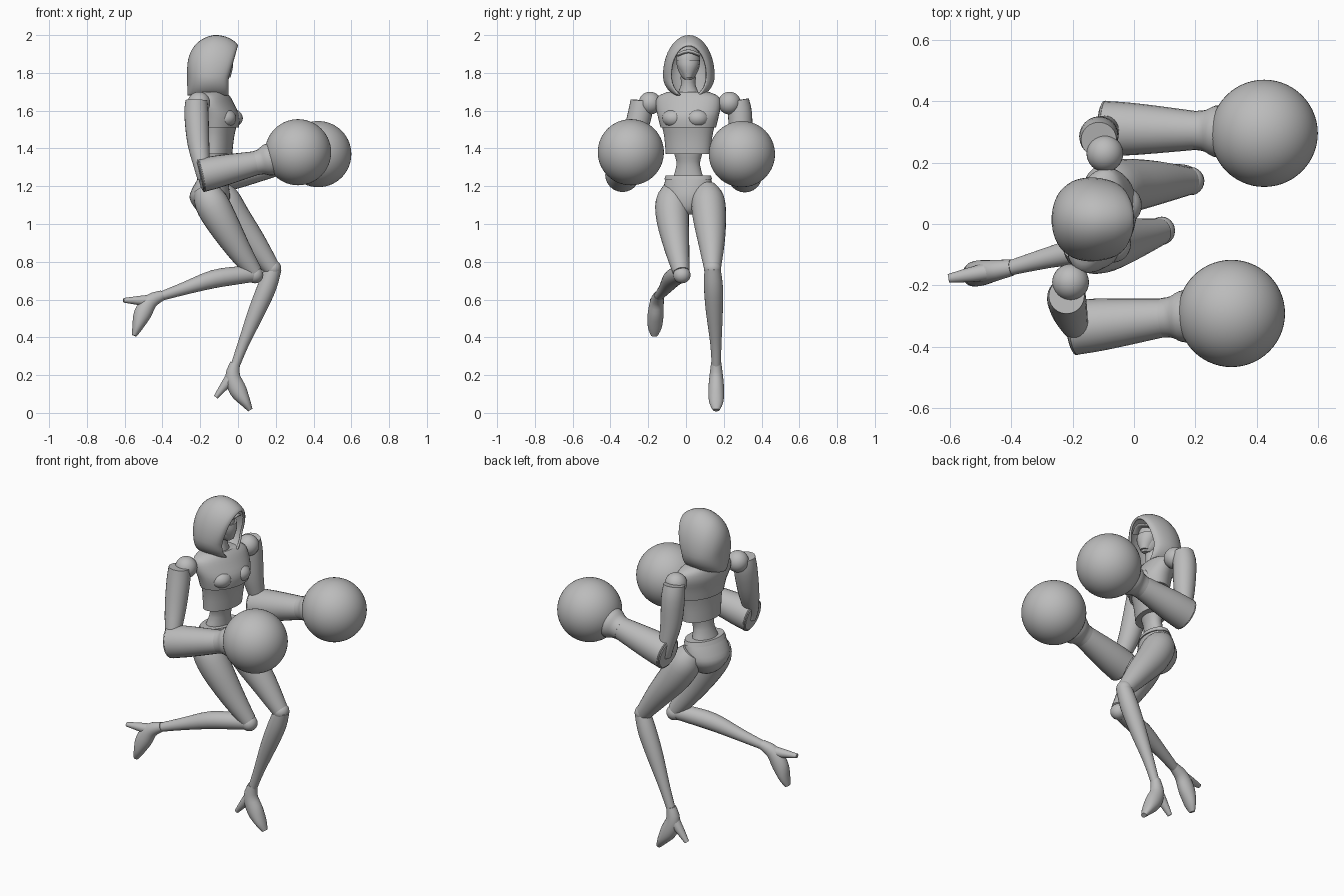
import bpy, bmesh, math
from mathutils import Vector

cube = bpy.data.objects.get("Cube")
if cube:
    bpy.data.objects.remove(cube, do_unlink=True)

grey = bpy.data.materials.new("plain grey")
grey.use_nodes = True
GREY = (0.5, 0.5, 0.5, 1)
grey.diffuse_color = GREY
grey.node_tree.nodes["Principled BSDF"].inputs["Base Color"].default_value = GREY

parts = []
YAW = math.radians(-15.6)
FWD = Vector((math.cos(YAW), math.sin(YAW), 0))
LAT = Vector((-math.sin(YAW), math.cos(YAW), 0))


def add(name, bm):
    bmesh.ops.recalc_face_normals(bm, faces=bm.faces)
    mesh = bpy.data.meshes.new(name)
    bm.to_mesh(mesh)
    bm.free()
    ob = bpy.data.objects.new(name, mesh)
    bpy.context.collection.objects.link(ob)
    mesh.materials.append(grey)
    parts.append(ob)
    return ob


def spline(rows, steps):
    """Catmull-Rom through rows of numbers."""
    rows = [Vector(r) for r in rows]
    out = []
    for i in range(len(rows) - 1):
        b, c = rows[i], rows[i + 1]
        a, d = rows[max(i - 1, 0)], rows[min(i + 2, len(rows) - 1)]
        for k in range(steps):
            t = k / steps
            out.append(b + (c - a) * (t / 2) + (a * 2 - b * 5 + c * 4 - d) * (t * t / 2)
                       + (b * 3 - a - c * 3 + d) * (t ** 3 / 2))
    return out + [rows[-1]]


def bridge(bm, rings, closed=True):
    n = len(rings[0])
    for r, s in zip(rings, rings[1:]):
        for i in range(n if closed else n - 1):
            j = (i + 1) % n
            bm.faces.new((r[i], r[j], s[j], s[i]))


def loft(name, rows, side=(0, 1, 0), steps=3, n=24, flat=False):
    """Elliptical tube; each row is x, y, z, half width along side, half depth."""
    rows = spline(rows, steps)
    pts = [Vector(r[:3]) for r in rows]
    bm = bmesh.new()
    rings = []
    for i, r in enumerate(rows):
        t = (pts[min(i + 1, len(pts) - 1)] - pts[max(i - 1, 0)]).normalized()
        if flat:
            t = Vector((0, 0, 1))
        u = Vector(side)
        u = (u - t * u.dot(t)).normalized()
        v = t.cross(u)
        rings.append([bm.verts.new(pts[i] + u * (r[3] * math.cos(a)) + v * (r[4] * math.sin(a)))
                      for a in (2 * math.pi * k / n for k in range(n))])
    bridge(bm, rings)
    bm.faces.new(rings[0])
    bm.faces.new(rings[-1])
    return add(name, bm)


def limb(name, rows, **kw):
    return loft(name, [(x, y, z, r, r) for x, y, z, r in rows], **kw)


def ball(name, centre, size, seg=32):
    bm = bmesh.new()
    bmesh.ops.create_uvsphere(bm, u_segments=seg, v_segments=seg // 2, radius=1)
    for v in bm.verts:
        v.co = Vector(centre) + Vector(a * b for a, b in zip(v.co, size))
    return add(name, bm)


# Torso: waist, ribcage, bust and pelvis, all turned with the shoulders
def body(name, rows):
    loft(name, [(x, 0.012, z, w, d) for z, x, w, d in rows], side=LAT, flat=True, n=32)


body("waist", [(1.45, -.105, .1, .06), (1.37, -.115, .075, .052),
               (1.31, -.125, .064, .048), (1.22, -.14, .09, .06)])
body("corset", [(1.53, -.1, .145, .09), (1.46, -.105, .13, .08), (1.37, -.11, .122, .075)])
body("chest", [(1.7, -.135, .11, .065), (1.675, -.13, .165, .08), (1.63, -.12, .177, .095),
               (1.57, -.1, .165, .103), (1.51, -.098, .15, .098)])
body("pelvis", [(1.255, -.13, .118, .068), (1.2, -.142, .132, .09), (1.14, -.15, .13, .105),
                (1.08, -.14, .085, .085), (1.05, -.13, .04, .05)])
loft("belt", [(-.13, .012, 1.258, .123, .073), (-.133, .012, 1.235, .13, .082)],
     side=LAT, flat=True, steps=1, n=32)
for s, tag in ((1, "left"), (-1, "right")):
    p = Vector((-.1, .012, 1.56)) + FWD * .05 + LAT * (.065 * s)
    ball(tag + "_bust", p, (.06, .062, .05), 24)

# Head, mask and neck
body("neck", [(1.78, -.12, .042, .042), (1.73, -.125, .04, .042), (1.66, -.13, .075, .055)])
body("head", [(1.945, -.12, .02, .025), (1.925, -.115, .048, .058), (1.88, -.11, .062, .072),
              (1.83, -.105, .058, .068), (1.785, -.095, .038, .05), (1.765, -.085, .018, .03)])
loft("brow", [(-.05, -.045, 1.895, .008, .02), (-.032, .012, 1.915, .01, .02),
              (-.05, .07, 1.895, .008, .02)], side=(0, 0, 1))
loft("mask", [(-.085, .012, 1.868, .061, .055), (-.08, .012, 1.83, .054, .053),
              (-.07, .012, 1.775, .024, .03)], flat=True)

# Hood: pointed arches swept from the face opening to the back
arches = [(0, 1.945, -.05, .095), (-.012, 1.962, -.065, .117), (-.06, 1.99, -.1, .132),
          (-.13, 2.0, -.15, .137), (-.2, 1.972, -.2, .125), (-.243, 1.925, -.238, .095),
          (-.264, 1.87, -.258, .058), (-.27, 1.81, -.268, .012)]
bm = bmesh.new()
rings = []
for xt, zt, xb, w in spline(arches, 3):
    ring = []
    for k in range(33):
        a = math.radians(-148 + 296 * k / 32)
        c = math.cos(a)
        drop = zt - 1.785 if c > 0 else .125
        x = xt + (xb - xt) * min(1, (1 - c) * .9)
        ring.append(bm.verts.new((x, .015 + w * math.sin(a), 1.785 + drop * c)))
    rings.append(ring)
bridge(bm, rings, closed=False)
bm.faces.new(rings[-1])
hood = add("hood", bm)
shell = hood.modifiers.new("thickness", "SOLIDIFY")
shell.thickness = .012
shell.offset = -1

# Arms: shoulder ball, upper arm, forearm, flared cuff and big round fist
arms = {
    "left": dict(sh=(-.095, .23, 1.64), top=(-.115, .275), el=(-.1, .312, 1.255),
                 wr=(.215, .305, 1.32), fist=(.425, .296, 1.37)),
    "right": dict(sh=(-.207, -.19, 1.64), top=(-.22, -.235), el=(-.2, -.338, 1.257),
                  wr=(.105, -.305, 1.325), fist=(.318, -.292, 1.38)),
}
for tag, a in arms.items():
    ball(tag + "_shoulder", a["sh"], (.06, .06, .06))
    tx, ty = a["top"]
    ex, ey, ez = a["el"]
    limb(tag + "_upper_arm", [(tx, ty, 1.655, .058), (tx, ty * 1.04, 1.58, .064),
                              ((tx + ex) / 2, (ty + ey) / 2, 1.43, .058),
                              (ex + .01, ey, 1.3, .042), (ex + .02, ey, 1.24, .035)])
    e, w, f = Vector(a["el"]), Vector(a["wr"]), Vector(a["fist"])
    limb(tag + "_forearm", [(*e, .09), (*e.lerp(w, .35), .084), (*w, .062)])
    limb(tag + "_elbow_rim", [(*e.lerp(w, -.015), .08), (*e.lerp(w, .02), .091)], steps=1)
    limb(tag + "_cuff", [(*w.lerp(f, -.06), .064), (*w.lerp(f, .08), .068),
                         (*w.lerp(f, .22), .083), (*w.lerp(f, .4), .088)])
    ball(tag + "_fist", f, (.175, .175, .175), 56)

# Legs: thigh, knee and shin
legs = {
    "left": ([(-.115, .1, 1.19, .06), (-.08, .115, 1.13, .088), (-.02, .125, 1.03, .088),
              (.08, .135, .9, .07), (.18, .14, .765, .045)],
             [(.19, .14, .77, .042), (.155, .145, .67, .05), (.1, .15, .54, .045),
              (.03, .158, .37, .03), (-.015, .16, .25, .024)]),
    "right": ([(-.18, -.06, 1.19, .06), (-.145, -.072, 1.12, .088), (-.09, -.07, 1.02, .086),
               (0, -.048, .87, .066), (.085, -.025, .745, .044)],
              [(.095, -.022, .735, .04), (0, -.045, .728, .047), (-.13, -.075, .708, .048),
               (-.28, -.11, .66, .034), (-.41, -.145, .617, .024)]),
}
for tag, (thigh, shin) in legs.items():
    limb(tag + "_thigh", thigh)
    limb(tag + "_shin", shin)
    x, y, z, r = shin[0]
    ball(tag + "_knee", (x - .005, y, z - .005), (.044, .046, .044), 24)


# High-heeled shoes, one shape turned about the ankle
def shoe(tag, ankle, angle, splay):
    c, s = math.cos(angle), math.sin(angle)

    def place(x, z, w, d):
        dx = x * c - z * s
        return (ankle[0] + dx, ankle[1] + splay * dx, ankle[2] + x * s + z * c, w, d)

    foot = [(0, .012, .027, .026), (-.013, -.06, .036, .04), (.016, -.135, .042, .046),
            (.055, -.197, .037, .028), (.08, -.238, .018, .013)]
    heel = [(-.015, -.06, .03, .034), (-.055, -.108, .025, .024), (-.103, -.17, .014, .012)]
    loft(tag + "_shoe", [place(*r) for r in foot])
    loft(tag + "_heel", [place(*r) for r in heel], n=16)


shoe("left", (-.015, .16, .253), 0, 0)
shoe("right", (-.408, -.144, .616), math.radians(-53), .17)

# Smooth shading with crisp rims
bpy.ops.object.select_all(action="DESELECT")
for ob in parts:
    ob.select_set(True)
bpy.context.view_layer.objects.active = parts[0]
bpy.ops.object.shade_smooth_by_angle(angle=math.radians(38))
